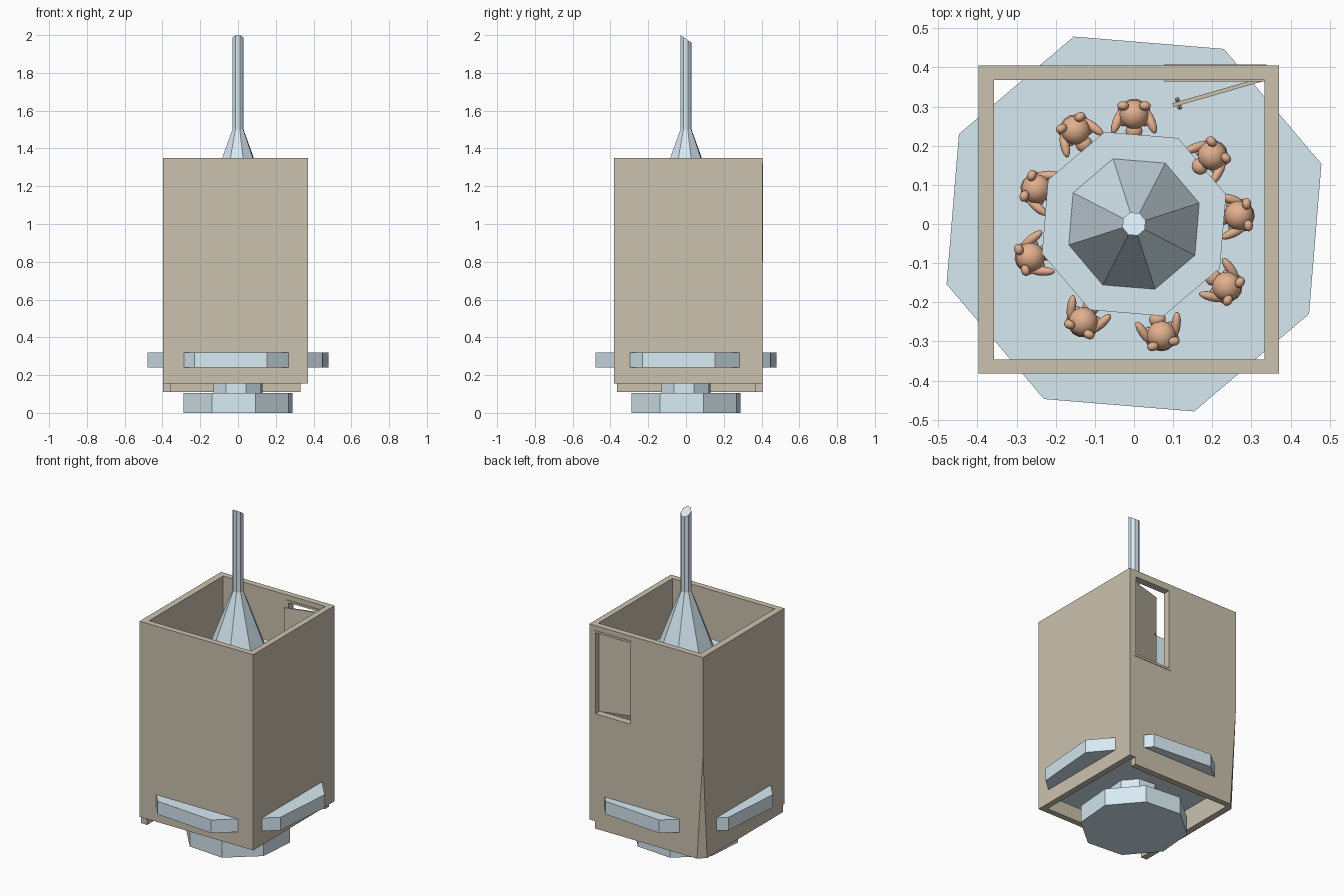
import bpy, bmesh
from math import cos, sin, radians, atan2, hypot
from mathutils import Vector, Matrix, Euler

if "Cube" in bpy.data.objects:
    bpy.data.objects.remove(bpy.data.objects["Cube"])


def material(name, rgb):
    m = bpy.data.materials.new(name)
    m.diffuse_color = (*rgb, 1)
    m.use_nodes = True
    m.node_tree.nodes["Principled BSDF"].inputs["Base Color"].default_value = m.diffuse_color
    return m


WOOD = material("tan", (0.60, 0.54, 0.43))
BLUE = material("pale_blue", (0.68, 0.82, 0.89))
BROWN = material("brown", (0.76, 0.43, 0.27))


def add_object(name, bm, mat=None):
    bmesh.ops.recalc_face_normals(bm, faces=bm.faces[:])
    me = bpy.data.meshes.new(name)
    bm.to_mesh(me)
    bm.free()
    if mat:
        me.materials.append(mat)
    ob = bpy.data.objects.new(name, me)
    bpy.context.collection.objects.link(ob)
    return ob


def add_box(bm, lo, hi):
    lo, hi = Vector(lo), Vector(hi)
    size = hi - lo
    m = Matrix.Translation((lo + hi) / 2) @ Matrix.Diagonal((*size, 1))
    bmesh.ops.create_cube(bm, size=1, matrix=m)


# Octagonal centre piece: foot, stem, floor plate, column, cone and pipe
profile = [(.302, 0), (.302, .105), (.137, .105), (.137, .24), (.503, .24),
           (.503, .32), (.247, .32), (.247, 1.12), (.175, 1.12), (.031, 1.5), (.031, 1.98)]
bm = bmesh.new()
rings = []
for r, z in profile:
    rings.append([bm.verts.new((r * cos(radians(17.8 + 45 * i)), r * sin(radians(17.8 + 45 * i)), z))
                  for i in range(8)])
for a, b in zip(rings, rings[1:]):
    for i in range(8):
        j = (i + 1) % 8
        bm.faces.new((a[i], a[j], b[j], b[i]))
bm.faces.new(rings[0])
bm.faces.new(rings[-1])
for v in rings[-1]:                      # slanted pipe tip
    v.co.z = min(2.0, 1.98 - 0.68 * v.co.y)
add_object("centre_column", bm, BLUE)

# Open crate with one corner shaved off towards the bottom
bm = bmesh.new()
add_box(bm, (-.398, -.382, .11), (.37, .405, 1.35))
p, a, b = Vector((-.398, .405, .75)), Vector((-.358, .405, .11)), Vector((-.398, .365, .11))
n = (a - p).cross(b - p)
if n.dot(Vector((-1, 1, 0))) < 0:
    n = -n
cut = bmesh.ops.bisect_plane(bm, geom=bm.verts[:] + bm.edges[:] + bm.faces[:],
                             plane_co=p, plane_no=n, clear_outer=True)
bmesh.ops.holes_fill(bm, edges=[e for e in bm.edges if e.is_boundary], sides=0)
crate = add_object("crate", bm, WOOD)

# Cutters: inside, stepped lower edges, window
cuts = [((-.358, -.346, -1), (.334, .368, 3)),
        ((-.358, -1, -1), (1, .368, .155)),
        ((.33, -1, -1), (1, 1, .155)),
        ((-1, -1, -1), (1, -.366, .155)),
        ((.085, .3, .81), (.33, .6, 1.31))]
bpy.context.view_layer.objects.active = crate
for lo, hi in cuts:
    bm = bmesh.new()
    add_box(bm, lo, hi)
    cutter = add_object("cutter", bm)
    cutter.hide_render = True
    mod = crate.modifiers.new("cut", 'BOOLEAN')
    mod.operation, mod.solver, mod.object = 'DIFFERENCE', 'EXACT', cutter
    bpy.ops.object.modifier_apply(modifier=mod.name)
    bpy.data.objects.remove(cutter)

# Window frame lining the opening
bm = bmesh.new()
y0, y1 = .364, .408
add_box(bm, (.077, y0, .80), (.088, y1, 1.32))
add_box(bm, (.327, y0, .80), (.338, y1, 1.32))
add_box(bm, (.088, y0, .80), (.327, y1, .813))
add_box(bm, (.088, y0, 1.307), (.327, y1, 1.32))
add_object("window_frame", bm, WOOD)

# Shutter hinged at the right edge, swung inwards, with a small knob
bm = bmesh.new()
add_box(bm, (-.24, -.005, 0), (0, .005, .49))
for s in (-1, 1):
    bmesh.ops.create_icosphere(bm, subdivisions=1, radius=.007,
                               matrix=Matrix.Translation((-.225, s * .01, .245)))
shutter = add_object("shutter", bm, WOOD)
shutter.location = (.33, .37, .815)
shutter.rotation_euler.z = radians(16)


# Small rounded figure facing -x
def add_ball(bm, loc, scale, rot=(0, 0, 0)):
    m = (Matrix.Translation(loc) @ Euler([radians(r) for r in rot]).to_matrix().to_4x4()
         @ Matrix.Diagonal((*scale, 1)))
    bmesh.ops.create_uvsphere(bm, u_segments=14, v_segments=9, radius=1, matrix=m)


bm = bmesh.new()
add_ball(bm, (.005, 0, .085), (.036, .037, .05))           # body
add_ball(bm, (0, 0, .16), (.038, .038, .036))              # head
add_ball(bm, (-.042, 0, .152), (.021, .022, .018))         # muzzle
for s in (-1, 1):
    add_ball(bm, (.022, s * .028, .19), (.012, .015, .015))              # ear
    add_ball(bm, (-.018, s * .043, .105), (.034, .012, .013), (0, 15, s * -20))  # arm
    add_ball(bm, (.012, s * .026, .035), (.016, .016, .035))             # leg
    add_ball(bm, (-.004, s * .028, .012), (.026, .015, .012))            # foot
for f in bm.faces:
    f.smooth = True
first = add_object("figure_1", bm, BROWN)

# Ring of nine figures around the column, one of them climbing at the rim
spots = [(.2, .175), (0, .28), (-.15, .24), (-.25, .09), (-.265, -.085),
         (-.13, -.25), (.07, -.285), (.237, -.16), (.268, .022)]
for i, (x, y) in enumerate(spots):
    ob = first
    if i:
        ob = bpy.data.objects.new("figure_%d" % (i + 1), first.data)
        bpy.context.collection.objects.link(ob)
    ob.location = (x, y, .98 if i == 0 else .32)
    ob.rotation_euler.z = atan2(y, x)
